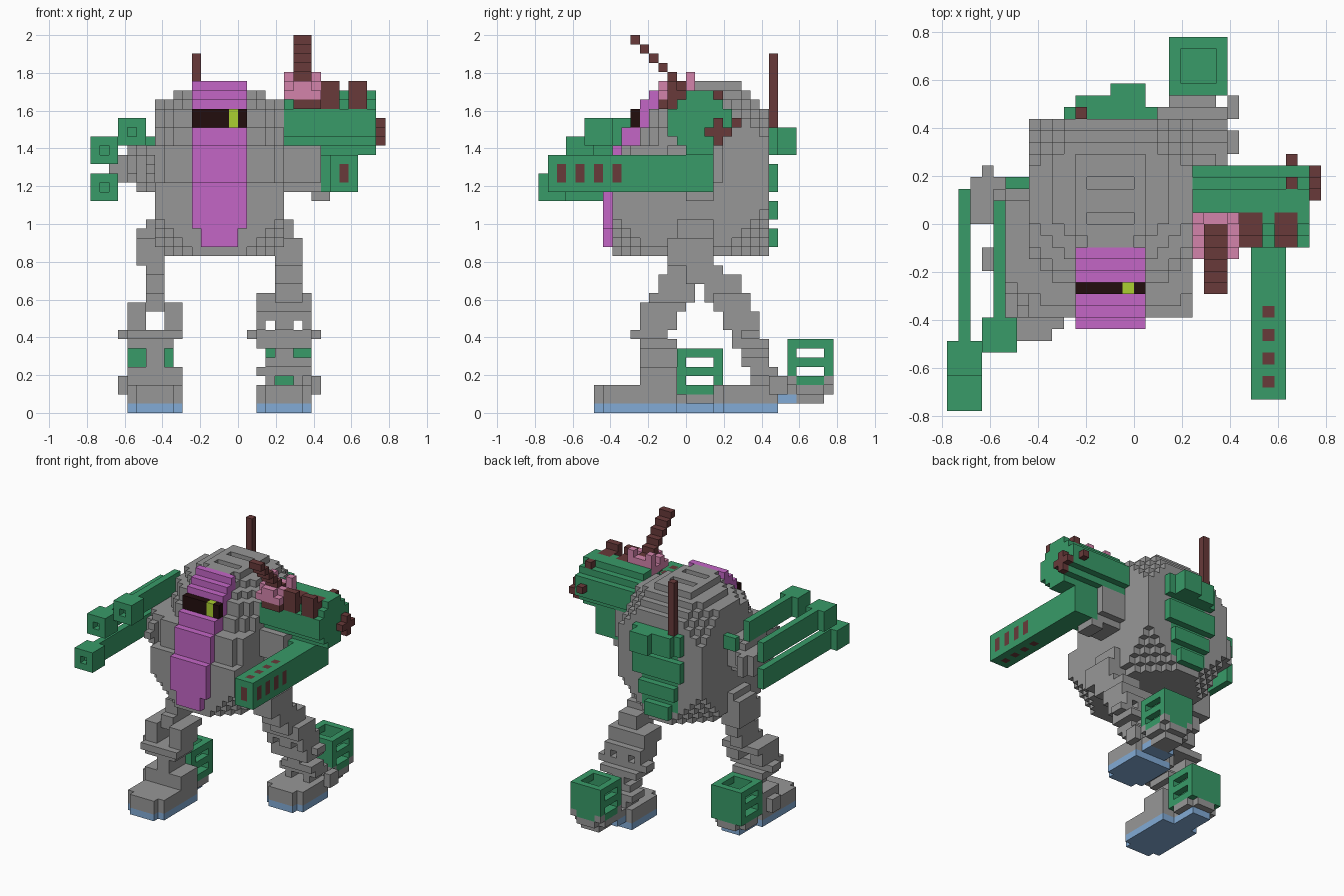
import bpy, bmesh

if "Cube" in bpy.data.objects:
    bpy.data.objects.remove(bpy.data.objects["Cube"])

UNIT = 2 / 41  # edge of one block
COLORS = {
    "grey": "979797", "green": "389b68", "purple": "c466c6", "brown": "683a3a",
    "blue": "82abd6", "rose": "d484ab", "lime": "abd031", "black": "220d0d",
}


def linear(c):
    return c / 12.92 if c < 0.04045 else ((c + 0.055) / 1.055) ** 2.4


materials = {}
for name, code in COLORS.items():
    rgba = [linear(v / 255) for v in bytes.fromhex(code)] + [1]
    m = bpy.data.materials.new(name)
    m.use_nodes = True
    m.diffuse_color = rgba
    m.node_tree.nodes["Principled BSDF"].inputs["Base Color"].default_value = rgba
    materials[name] = m

cells = {}  # block position -> (part, colour)


def span(x, y, z):
    return [(i, j, k) for i in range(*x) for j in range(*y) for k in range(*z)]


def box(part, color, x, y, z):
    for c in span(x, y, z):
        cells[c] = (part, color)


def carve(x, y, z):
    for c in span(x, y, z):
        cells.pop(c, None)


def barrel(part, color, x, y, z, cut):
    """Block cylinder along x with stepped corners."""
    for c in span(x, y, z):
        dy = min(c[1] - y[0], y[1] - 1 - c[1])
        dz = min(c[2] - z[0], z[1] - 1 - c[2])
        if dy + dz >= cut:
            cells[c] = (part, color)


# Rounded body with a sloping front
def front(z):
    return -9 + sum(z >= step for step in (25, 29, 31, 33, 34, 35))


for x, y, z in span((-9, 5), (-8, 9), (17, 36)):
    side, back = min(x + 9, 4 - x), 8 - y
    nose = y - front(z) - (2 if 29 <= z < 35 else 1)
    top, low = 35 - z, z - 17
    if (nose >= 0 and side >= 4 - 2 * top and back >= 3 - top
            and side + back + top >= 6 and side + nose >= min(3, low // 4 - 1)
            and side + nose + top >= 5 and low + side >= 1
            and side + back + low >= 5 and side + nose + low >= 4):
        cells[x, y, z] = ("body", "grey")
for y in (0, 3):
    carve((-4, 0), (y, y + 1), (35, 36))

# Front plate, visor and eye
for z in range(18, 36):
    inset = 1 if z < 20 else 0
    f = front(z)
    box("front_plate", "purple", (-5 + inset, 1 - inset), (f, max(f + 1, min(f + 2, -2))), (z, z + 1))
box("visor", "black", (-5, 1), (-7, -5), (31, 33))
carve((-5, 1), (-7, -6), (31, 33))
box("eye", "lime", (-1, 0), (-6, -5), (31, 33))

# Back pack tiers and rear antenna
box("back_pack", "green", (-5, 1), (8, 9), (19, 31))
for z0, z1, x0, x1 in ((28, 31, -6, 2), (24, 27, -6, 2), (21, 23, -5, 1), (18, 20, -4, 0)):
    box("back_pack", "green", (x0, x1), (9, 10), (z0, z1))
box("back_pack", "green", (-5, 1), (9, 11), (28, 31))
box("back_pack", "green", (-2, 1), (9, 12), (28, 31))
box("rear_antenna", "brown", (-5, -4), (9, 10), (31, 39))

# Right shoulder and three long guns
barrel("right_shoulder", "grey", (-10, -9), (-8, 3), (24, 29), 2)
barrel("right_shoulder", "grey", (-11, -9), (-6, 3), (24, 29), 1)
barrel("right_shoulder", "grey", (-12, -11), (-3, 4), (25, 29), 1)
box("right_shoulder", "grey", (-13, -12), (0, 5), (25, 28))
box("right_shoulder", "grey", (-14, -13), (0, 4), (25, 28))
box("right_guns", "green", (-11, -9), (3, 4), (28, 30))
for x, y, z, rear in ((-13, -11, 29, 2), (-16, -13, 27, 3), (-16, -16, 23, 3)):
    box("right_guns", "green", (x, x + 3), (y, y + 3), (z, z + 3))
    box("right_guns", "green", (x + 1, x + 2), (y + 3, rear), (z, z + 3))
    carve((x + 1, x + 2), (y, y + 1), (z + 1, z + 2))

# Left upper arm, shoulder drum and its fittings
barrel("left_upper_arm", "grey", (5, 9), (-2, 4), (24, 30), 1)
box("left_upper_arm", "grey", (8, 10), (0, 3), (23, 25))
barrel("shoulder_drum", "green", (5, 15), (-2, 5), (28, 35), 2)
box("drum_cap", "brown", (15, 16), (2, 5), (30, 31))
box("drum_cap", "brown", (15, 16), (3, 4), (29, 32))
box("drum_cap", "brown", (13, 14), (5, 6), (31, 32))
box("drum_cap", "brown", (13, 14), (3, 4), (34, 35))
for x in (9, 12):
    box("drum_pads", "brown", (x, x + 2), (-2, 1), (34, 35))
    box("drum_pads", "brown", (x, x + 2), (-2, -1), (33, 36))
box("antenna_base", "brown", (6, 9), (-3, -1), (33, 34))
box("antenna_base", "rose", (5, 9), (-3, 1), (34, 35))
box("antenna_base", "rose", (6, 8), (-3, 1), (35, 36))
for x, y in ((5, -2), (8, -2), (5, 0), (8, 0)):
    box("antenna_base", "rose", (x, x + 1), (y, y + 1), (35, 36))
for x in (5, 8):
    box("antenna_base", "rose", (x, x + 1), (0, 1), (35, 37))
for i in range(7):
    box("leaning_antenna", "brown", (6, 8), (i - 6, i - 5), (40 - i, 41 - i))

# Left forearm gun with vents
box("left_gun", "green", (9, 10), (-1, 3), (24, 28))
box("left_gun", "green", (10, 13), (-15, 3), (24, 28))
for y in range(-14, -6, 2):
    box("left_gun", "brown", (10, 13), (y, y + 1), (25, 27))
    box("left_gun", "brown", (11, 12), (y, y + 1), (24, 28))
box("left_gun", "brown", (11, 12), (-15, -14), (25, 27))


# Heel cage: open top, slots through both sides
def cage(part, x, y, z):
    box(part, "green", (x, x + 5), (y, y + 5), (z, z + 5))
    carve((x + 1, x + 4), (y + 1, y + 4), (z + 1, z + 5))
    for k in (z + 1, z + 3):
        carve((x, x + 5), (y + 1, y + 4), (k, k + 1))
    box(part, "grey", (x, x + 5), (y + 1, y + 4), (z - 1, z))
    box(part, "grey", (x + 1, x + 4), (y, y + 5), (z - 1, z))


# Foot with sole and tapered toe
def foot(part, x, y0, y1):
    for z, color in ((0, "blue"), (1, "grey"), (2, "grey")):
        box(part, color, (x, x + 6), (y0 + 1, y1), (z, z + 1))
        box(part, color, (x + 1, x + 5), (y0, y0 + 1), (z, z + 1))


# Right leg, stepping forward
R = "right_leg"
foot("right_foot", -12, -10, -1)
box("right_foot", "blue", (-11, -8), (-1, 3), (0, 1))
box("right_foot", "grey", (-13, -12), (-4, -2), (2, 4))
box(R, "grey", (-12, -6), (-5, -1), (3, 5))
box(R, "grey", (-10, -8), (-5, -1), (5, 8))
box(R, "grey", (-12, -7), (-5, -1), (7, 8))
box(R, "grey", (-13, -6), (-4, -2), (8, 9))
box(R, "grey", (-12, -6), (-6, -2), (8, 9))
for x in (-12, -8):
    box(R, "grey", (x, x + 2), (-5, -1), (9, 12))
box(R, "grey", (-12, -6), (-4, 0), (11, 12))
box(R, "grey", (-10, -8), (-4, 0), (11, 13))
box(R, "grey", (-10, -8), (-3, 1), (12, 15))
box(R, "grey", (-10, -8), (-2, 2), (14, 17))
box(R, "grey", (-11, -8), (-2, 3), (16, 19))
box(R, "grey", (-11, -8), (-1, 3), (19, 20))
box(R, "grey", (-10, -8), (-1, 3), (20, 21))
cage("right_heel_cage", -12, -1, 2)

# Left leg, trailing behind
L = "left_leg"
foot("left_foot", 2, 3, 10)
box("left_foot", "blue", (3, 7), (10, 12), (1, 2))
box("left_foot", "grey", (4, 7), (12, 15), (1, 2))
box("left_foot", "grey", (3, 7), (10, 12), (2, 3))
box("left_foot", "grey", (8, 9), (9, 11), (2, 4))
for x in (3, 6):
    box(L, "grey", (x, x + 1), (7, 10), (3, 4))
box(L, "grey", (2, 8), (7, 10), (4, 5))
box(L, "grey", (3, 8), (6, 9), (5, 6))
box(L, "grey", (4, 6), (6, 9), (5, 8))
box(L, "grey", (2, 8), (5, 9), (7, 8))
box(L, "grey", (1, 9), (6, 8), (8, 9))
box(L, "grey", (2, 8), (5, 8), (8, 9))
for x in (2, 4, 5, 7):
    box(L, "grey", (x, x + 1), (4, 8), (9, 10))
box(L, "grey", (2, 8), (4, 8), (10, 11))
box(L, "grey", (2, 8), (3, 7), (11, 13))
box(L, "grey", (4, 7), (2, 6), (12, 15))
box(L, "grey", (4, 7), (0, 4), (14, 16))
box(L, "grey", (4, 7), (-2, 3), (16, 19))
box(L, "grey", (5, 6), (-1, 3), (19, 21))
cage("left_heel_cage", 3, 11, 3)
for x, y in ((3, 11), (7, 11), (3, 15), (7, 15)):
    box("left_heel_cage", "grey", (x, x + 1), (y, y + 1), (3, 4))


# Outer skin of every part
def build(part):
    bm = bmesh.new()
    verts, slots = {}, []
    for cell, (owner, color) in cells.items():
        if owner != part:
            continue
        if color not in slots:
            slots.append(color)
        for axis in range(3):
            for side in (0, 1):
                near = list(cell)
                near[axis] += 2 * side - 1
                if tuple(near) in cells:
                    continue
                loop = []
                for a, b in ((0, 0), (1, 0), (1, 1), (0, 1)):
                    p = list(cell)
                    p[axis] += side
                    p[(axis + 1) % 3] += a
                    p[(axis + 2) % 3] += b
                    p = tuple(p)
                    if p not in verts:
                        verts[p] = bm.verts.new([v * UNIT for v in p])
                    loop.append(verts[p])
                face = bm.faces.new(loop if side else loop[::-1])
                face.material_index = slots.index(color)
    mesh = bpy.data.meshes.new(part)
    bm.to_mesh(mesh)
    bm.free()
    for color in slots:
        mesh.materials.append(materials[color])
    bpy.context.collection.objects.link(bpy.data.objects.new(part, mesh))


for part in sorted({owner for owner, _ in cells.values()}):
    build(part)
